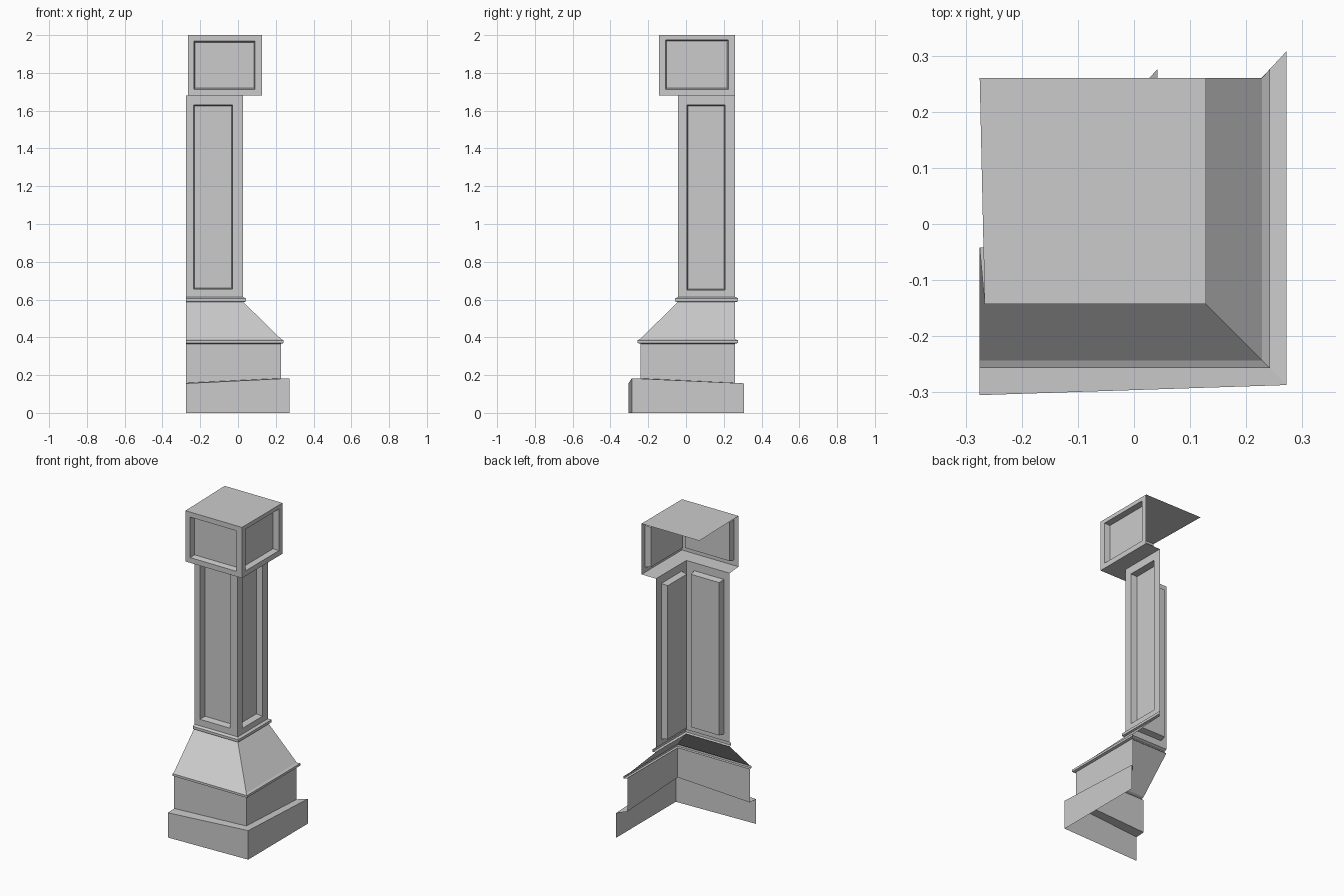
import bpy

if "Cube" in bpy.data.objects:
    bpy.data.objects.remove(bpy.data.objects["Cube"])

LEFT, BACK = -0.275, 0.26


def make(name, verts, faces):
    mesh = bpy.data.meshes.new(name)
    mesh.from_pydata(verts, [], faces)
    mesh.update()
    obj = bpy.data.objects.new(name, mesh)
    bpy.context.collection.objects.link(obj)
    return obj


def corner(r, z, ext=0.0, drop=0.0, flare=0.0, left=LEFT):
    """One L-shaped row: front left end, front right corner, back right end."""
    y = -(r + 0.015)
    return [(left, y - flare, z - drop), (r, y, z), (r, BACK + ext, z - drop)]


def strip(name, rows):
    """Open two-sided shell lofted upward through L-shaped rows."""
    verts = [p for row in rows for p in row]
    faces = []
    for k in range(len(rows) - 1):
        for i in range(2):
            a = 3 * k + i
            faces.append((a, a + 1, a + 4, a + 3))
    return make(name, verts, faces)


def panel(name, place, outer, inner, depth, taper=0.006):
    """Flat frame with a recessed panel; rectangles are (u0, u1, z0, z1)."""
    def rect(b, d, t=0.0):
        u0, u1, z0, z1 = b
        return [place(u0 + t, z0 + t, d), place(u1 - t, z0 + t, d),
                place(u1 - t, z1 - t, d), place(u0 + t, z1 - t, d)]
    verts = rect(outer, 0) + rect(inner, 0) + rect(inner, depth, taper)
    faces = [(8, 9, 10, 11)]
    for k in (0, 4):
        for i in range(4):
            j = (i + 1) % 4
            faces.append((k + i, k + j, k + 4 + j, k + 4 + i))
    return make(name, verts, faces)


def front(r):
    return lambda u, z, d: (u, -(r + 0.015) + d, z)


def right(r):
    return lambda u, z, d: (r - d, u, z)


# plinth with sloping top edge and ledge
strip("plinth", [corner(0.272, 0, 0.048, 0, 0.018),
                 corner(0.272, 0.183, 0.048, 0.027, 0.018),
                 corner(0.227, 0.183, 0, 0.024)])

# lower wall
strip("lower_wall", [corner(0.227, 0.183, 0, 0.024), corner(0.227, 0.37)])

# moulding under the slope
strip("lower_moulding", [corner(0.227, 0.366), corner(0.242, 0.37, 0.016),
                         corner(0.242, 0.384, 0.016), corner(0.228, 0.391)])

# sloped shoulder
strip("shoulder", [corner(0.228, 0.391), corner(0.027, 0.588)])

# moulding above the slope
strip("upper_moulding", [corner(0.027, 0.586), corner(0.042, 0.59, 0.016),
                         corner(0.042, 0.606, 0.016), corner(0.027, 0.614)])

# shaft faces with recessed panels
R = 0.027
panel("shaft_front", front(R), (LEFT, R, 0.614, 1.68), (-0.235, -0.028, 0.655, 1.63), 0.04)
panel("shaft_right", right(R), (-R - 0.015, BACK, 0.614, 1.68), (0.005, 0.207, 0.65, 1.63), 0.04)

# cap: underside, panelled faces and lid
C, CL = 0.128, -0.266
strip("cap_underside", [corner(R, 1.68), corner(C, 1.68, left=CL)])
panel("cap_front", front(C), (CL, C, 1.68, 2.0), (-0.233, 0.09, 1.713, 1.968), 0.035)
panel("cap_right", right(C), (-C - 0.015, BACK, 1.68, 2.0), (-0.108, 0.224, 1.713, 1.975), 0.035)
make("cap_lid", [(CL, -C - 0.015, 2), (C, -C - 0.015, 2), (C, BACK, 2), (LEFT, BACK, 2)],
     [(0, 1, 2, 3)])
